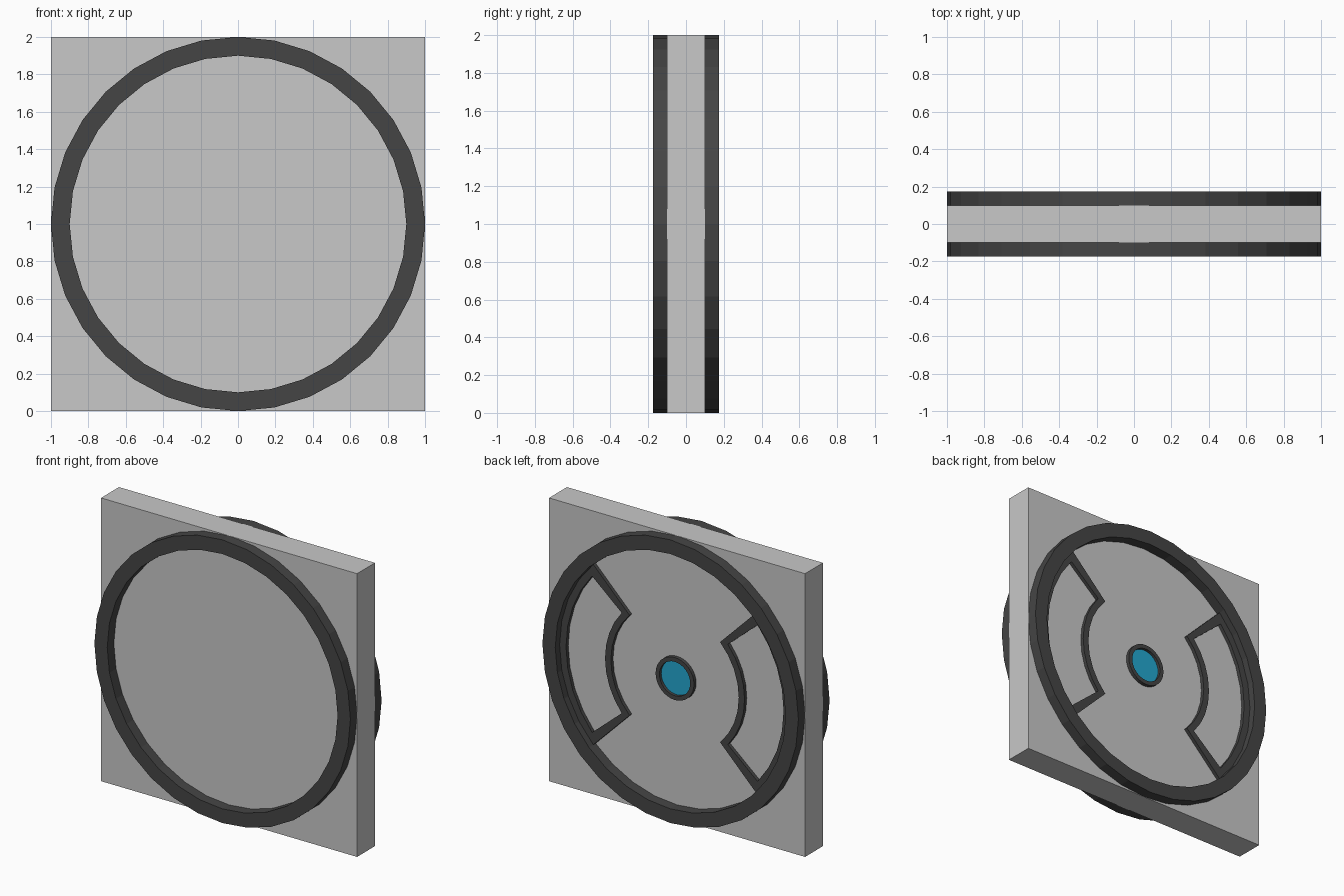
import bpy, bmesh, math

if "Cube" in bpy.data.objects:
    bpy.data.objects.remove(bpy.data.objects["Cube"])

def material(name, rgb):
    m = bpy.data.materials.new(name)
    m.diffuse_color = (*rgb, 1)
    m.use_nodes = True
    m.node_tree.nodes["Principled BSDF"].inputs["Base Color"].default_value = m.diffuse_color
    return m

GREY = material("light_grey", (0.58, 0.58, 0.58))
DARK = material("dark_grey", (0.06, 0.06, 0.06))
BLUE = material("blue", (0.017, 0.39, 0.63))

HALF = 0.1      # half thickness of the panel
RIM = 0.174     # how far the rims reach
TRIM = 0.125    # how far the small back trims reach

def finish(name, bm, mat):
    bmesh.ops.recalc_face_normals(bm, faces=bm.faces)
    me = bpy.data.meshes.new(name)
    bm.to_mesh(me)
    bm.free()
    me.materials.append(mat)
    ob = bpy.data.objects.new(name, me)
    bpy.context.collection.objects.link(ob)
    return ob

def arc(r, a0, a1, n):
    """n + 1 (x, z) points about the panel centre, angles in degrees."""
    angles = [math.radians(a0 + (a1 - a0) * i / n) for i in range(n + 1)]
    return [(r * math.cos(a), 1 + r * math.sin(a)) for a in angles]

def band(name, outer, inner, y0, y1, mat):
    """Closed frame between two matching loops, from y0 to y1."""
    bm = bmesh.new()
    loops = [[bm.verts.new((x, y, z)) for x, z in pts]
             for pts, y in ((outer, y0), (outer, y1), (inner, y1), (inner, y0))]
    n = len(outer)
    for k in range(4):
        a, b = loops[k], loops[(k + 1) % 4]
        for i in range(n):
            j = (i + 1) % n
            bm.faces.new((a[i], a[j], b[j], b[i]))
    return finish(name, bm, mat)

def circle(r, n=32):
    return arc(r, 0, 360, n)[:-1]

# square panel
bm = bmesh.new()
bmesh.ops.create_cube(bm, size=2)
for v in bm.verts:
    v.co = (v.co.x, v.co.y * HALF, v.co.z + 1)
finish("panel", bm, GREY)

# large rims on front and back
for name, s in (("front_rim", -1), ("back_rim", 1)):
    band(name, circle(1.0), circle(0.9), s * (HALF - 0.002), s * RIM, DARK)

# curved window frames on the back, left and right
for name, mid in (("right_frame", 0), ("left_frame", 180)):
    outer = arc(0.9, mid - 45, mid + 45, 8) + arc(0.5, mid + 45, mid - 45, 8)
    inner = arc(0.85, mid - 40.5, mid + 40.5, 8) + arc(0.545, mid + 40.5, mid - 40.5, 8)
    band(name, outer, inner, HALF - 0.002, TRIM, DARK)

# central hub ring and its blue disc
band("hub_ring", circle(0.15), circle(0.12), HALF - 0.002, TRIM, DARK)
bm = bmesh.new()
front = bm.faces.new([bm.verts.new((x, HALF - 0.002, z)) for x, z in circle(0.12)])
ext = bmesh.ops.extrude_face_region(bm, geom=[front])
for v in ext["geom"]:
    if isinstance(v, bmesh.types.BMVert):
        v.co.y = HALF + 0.005
finish("hub_disc", bm, BLUE)
